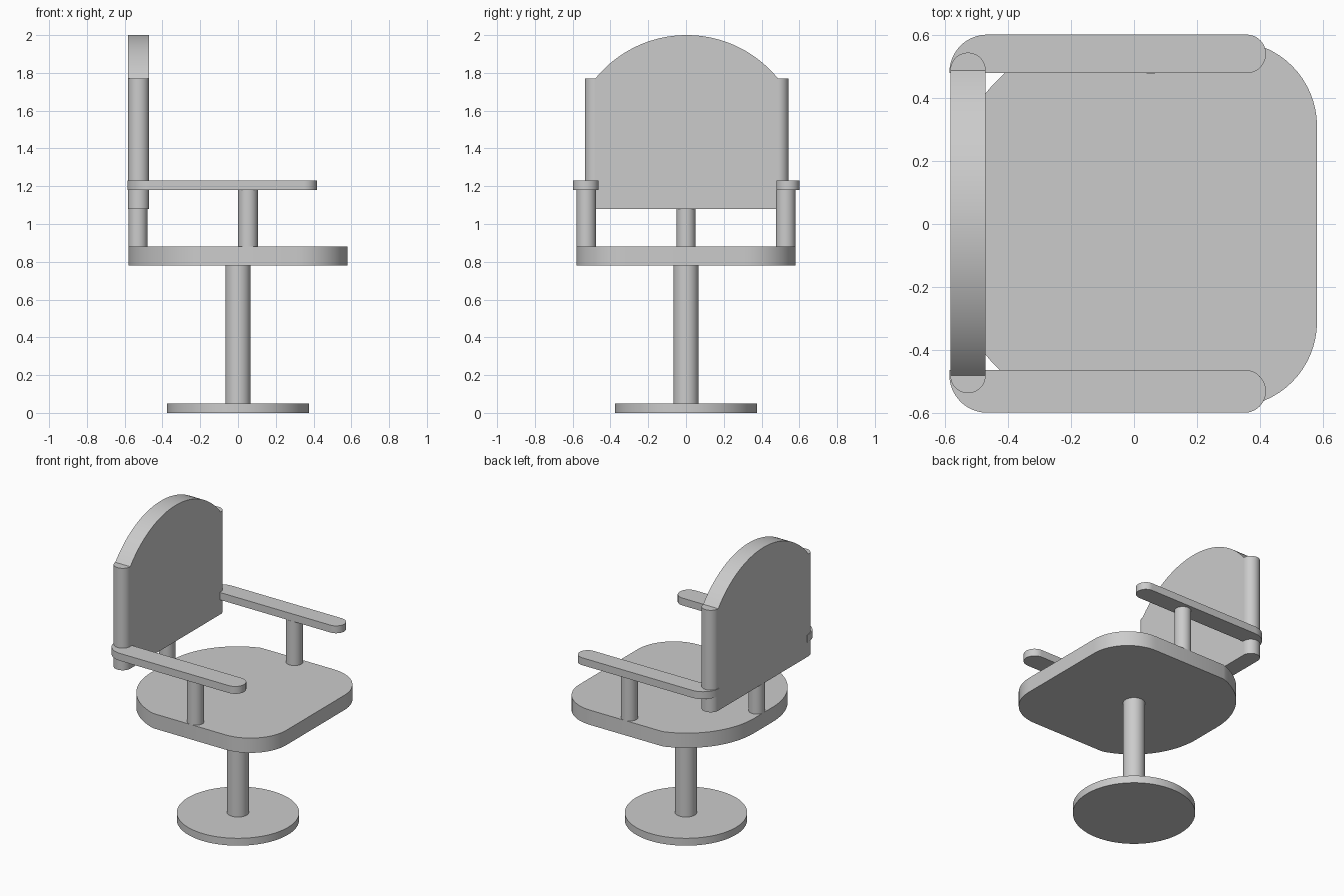
import bpy, bmesh
from math import cos, sin, radians, atan2, degrees
from mathutils import Vector

cube = bpy.data.objects.get("Cube")
if cube:
    bpy.data.objects.remove(cube, do_unlink=True)

grey = bpy.data.materials.new("plain grey")
grey.use_nodes = True
tone = (0.6, 0.6, 0.6, 1)
grey.diffuse_color = tone
grey.node_tree.nodes["Principled BSDF"].inputs["Base Color"].default_value = tone


def arc(cx, cy, r, start, end, steps=16):
    """Points on an arc, angles in degrees."""
    angles = [radians(start + (end - start) * i / steps) for i in range(steps + 1)]
    return [(cx + r * cos(a), cy + r * sin(a)) for a in angles]


def slab(name, outline, low, high, upright=False):
    """Extrude an outline along z, or along x when upright."""
    bm = bmesh.new()
    place = (lambda p: (low, p[0], p[1])) if upright else (lambda p: (p[0], p[1], low))
    face = bm.faces.new([bm.verts.new(place(p)) for p in outline])
    move = Vector((high - low, 0, 0)) if upright else Vector((0, 0, high - low))
    made = bmesh.ops.extrude_face_region(bm, geom=[face])["geom"]
    bmesh.ops.translate(bm, vec=move, verts=[g for g in made if isinstance(g, bmesh.types.BMVert)])
    if not face.is_valid or len(bm.faces) < len(outline) + 2:
        bm.faces.new([bm.verts[i] for i in range(len(outline))])
    bmesh.ops.recalc_face_normals(bm, faces=bm.faces)
    mesh = bpy.data.meshes.new(name)
    bm.to_mesh(mesh)
    bm.free()
    obj = bpy.data.objects.new(name, mesh)
    bpy.context.collection.objects.link(obj)
    mesh.materials.append(grey)
    bpy.ops.object.select_all(action="DESELECT")
    obj.select_set(True)
    bpy.context.view_layer.objects.active = obj
    bpy.ops.object.shade_smooth_by_angle(angle=radians(30))
    return obj


def rod(name, x, y, r, low, high, sides=48):
    return slab(name, arc(x, y, r, 0, 360, sides)[:-1], low, high)


# Pedestal
rod("base_disc", 0, 0, 0.375, 0, 0.05, 96)
rod("pedestal_column", 0, 0, 0.067, 0.05, 0.78)

# Seat: tight front corners, broad curves at the back
half = arc(0.31, 0.31, 0.27, 0, 90) + arc(-0.076, 0.10, 0.504, 108, 180, 24)
slab("seat", half + [(x, -y) for x, y in reversed(half)], 0.78, 0.88)

# Backrest: arched panel between two round uprights
left_y, right_y = 0.487, -0.48
middle = (left_y + right_y) / 2
width = (left_y - right_y) / 2
rise = 0.23
radius = (width ** 2 + rise ** 2) / (2 * rise)
edge = degrees(atan2(radius - rise, width))
panel = [(right_y, 1.08), (left_y, 1.08)]
panel += arc(middle, 2 - radius, radius, edge, 180 - edge, 48)
slab("backrest_panel", panel, -0.582, -0.47, upright=True)
rod("backrest_stem", -0.53, 0, 0.05, 0.88, 1.08)

# Arms, their supports and the backrest uprights
for side, sign, inner, outer, upright_y in (("left", 1, 0.478, 0.6, left_y),
                                            ("right", -1, 0.462, 0.598, -right_y)):
    r = (outer - inner) / 2
    arm = [(-0.585, inner)] + arc(0.418 - r, inner + r, r, -90, 90, 24)
    arm += arc(-0.465, outer - 0.12, 0.12, 90, 180)
    slab(side + "_armrest", [(x, sign * y) for x, y in arm], 1.18, 1.23)
    rod(side + "_arm_support", 0.053, sign * 0.528, 0.052, 0.88, 1.18)
    rod(side + "_backrest_upright", -0.526, sign * upright_y, 0.056, 1.08, 1.77)
